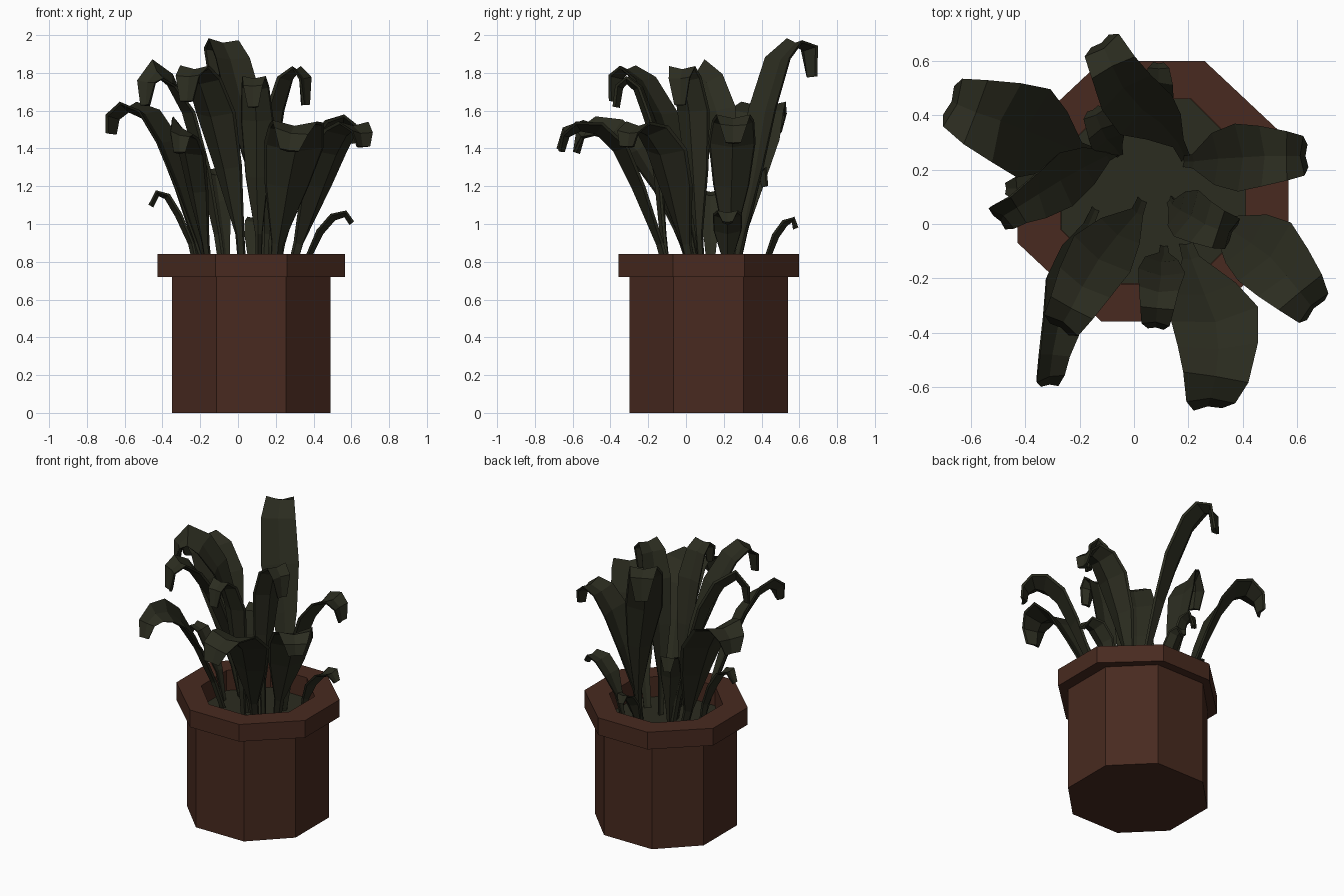
import bpy, bmesh
from mathutils import Vector

CX, CY = 0.07, 0.12   # pot centre


def material(name, rgb):
    m = bpy.data.materials.new(name)
    m.diffuse_color = (*rgb, 1)
    return m


clay = material("brown clay", (0.065, 0.023, 0.014))
green = material("dark green", (0.024, 0.025, 0.014))


def finish(name, bm, mat):
    bmesh.ops.recalc_face_normals(bm, faces=bm.faces)
    me = bpy.data.meshes.new(name)
    bm.to_mesh(me)
    bm.free()
    me.materials.append(mat)
    ob = bpy.data.objects.new(name, me)
    bpy.context.collection.objects.link(ob)
    return ob


def loft(name, rings, mat, cap_start=True, cap_end=True):
    bm = bmesh.new()
    vs = [[bm.verts.new(p) for p in r] for r in rings]
    n = len(vs[0])
    for a, b in zip(vs, vs[1:]):
        for i in range(n):
            j = (i + 1) % n
            bm.faces.new((a[i], a[j], b[j], b[i]))
    if cap_start:
        bm.faces.new(vs[0][::-1])
    if cap_end:
        bm.faces.new(vs[-1])
    return finish(name, bm, mat)


def octagon(ax, ay, b, z):
    pts = [(ax, -b), (ax, b), (b, ay), (-b, ay), (-ax, b), (-ax, -b), (-b, -ay), (b, -ay)]
    return [(CX + x, CY + y, z) for x, y in pts]


# Pot: body, overhanging rim and hollow inside
loft("pot", [octagon(.42, .42, .185, 0), octagon(.42, .42, .185, .72),
             octagon(.497, .478, .19, .72), octagon(.497, .478, .19, .84),
             octagon(.34, .34, .14, .84), octagon(.34, .34, .14, .68)], clay)
# Soil disc
loft("soil", [octagon(.339, .339, .139, .685), octagon(.339, .339, .139, .70)], green)

WIDTHS = [(0, .15), (.2, .2), (.4, .62), (.62, 1), (.78, .88), (.9, .62), (1, .32)]


def width_at(t):
    for (t0, w0), (t1, w1) in zip(WIDTHS, WIDTHS[1:]):
        if t <= t1:
            return w0 + (w1 - w0) * (t - t0) / (t1 - t0)
    return WIDTHS[-1][1]


def leaf(name, width, path, thick=.03, lean=0):
    """Channelled leaf blade swept along a path; lean tips the blade sideways."""
    p = [Vector(q) for q in path]
    d = p[-1] - p[0]
    side = Vector((-d.y, d.x, 0)).normalized()
    side = (side + Vector((0, 0, lean))).normalized()
    dist = [0]
    for a, b in zip(p, p[1:]):
        dist.append(dist[-1] + (b - a).length)
    rings = []
    for i, c in enumerate(p):
        t = (p[min(i + 1, len(p) - 1)] - p[max(i - 1, 0)]).normalized()
        n = t.cross(side).normalized()
        s = n.cross(t).normalized()
        w = width * width_at(dist[i] / dist[-1]) / 2
        up = w * .22
        sec = [(-w, up), (0, 0), (w, up), (w * .93, up - thick * .5),
               (0, -thick), (-w * .93, up - thick * .5)]
        rings.append([c + s * u + n * v for u, v in sec])
    loft(name, rings, green)


# Large leaves
leaf("back_left_leaf", .35, [(-.14, .25, .68), (-.21, .27, .9), (-.31, .31, 1.2), (-.40, .345, 1.43),
                             (-.49, .38, 1.58), (-.58, .41, 1.62), (-.65, .44, 1.57), (-.67, .45, 1.48)])
leaf("back_tall_leaf", .25, [(.19, .24, .68), (.16, .30, .95), (.10, .37, 1.3), (.03, .42, 1.6),
                             (-.04, .50, 1.87), (-.08, .58, 1.96), (-.11, .645, 1.93), (-.12, .665, 1.78)])
leaf("right_back_leaf", .26, [(.18, .23, .68), (.22, .23, .9), (.31, .24, 1.2), (.40, .245, 1.42),
                              (.48, .25, 1.53), (.56, .25, 1.56), (.61, .25, 1.52), (.63, .25, 1.43)])
leaf("right_front_leaf", .30, [(.26, .05, .68), (.32, .0, .9), (.43, -.07, 1.2), (.50, -.12, 1.38),
                               (.56, -.19, 1.49), (.61, -.25, 1.52), (.65, -.30, 1.48), (.66, -.31, 1.41)])
leaf("front_right_leaf", .33, [(.19, -.07, .68), (.21, -.13, .9), (.26, -.26, 1.2), (.30, -.36, 1.40),
                               (.31, -.46, 1.50), (.30, -.56, 1.52), (.28, -.64, 1.48), (.27, -.67, 1.39)])
# Upright middle leaves
leaf("front_middle_leaf", .18, [(.11, -.08, .68), (.11, -.11, .95), (.1, -.14, 1.25), (.1, -.19, 1.55),
                                (.09, -.25, 1.72), (.085, -.31, 1.77), (.08, -.36, 1.73), (.08, -.38, 1.62)])
leaf("front_left_leaf", .25, [(.03, .09, .68), (.01, .04, .95), (-.06, -.04, 1.3), (-.13, -.13, 1.58),
                              (-.19, -.23, 1.76), (-.23, -.31, 1.82), (-.26, -.36, 1.78), (-.27, -.38, 1.65)])
leaf("left_leaf", .21, [(-.06, .27, .68), (-.1, .25, .95), (-.18, .21, 1.29), (-.27, .16, 1.6),
                        (-.35, .11, 1.75), (-.43, .06, 1.81), (-.48, .03, 1.75), (-.49, .01, 1.63)], lean=-.9)
leaf("middle_right_leaf", .2, [(.13, .09, .68), (.14, .07, .95), (.17, .05, 1.3), (.21, .03, 1.6),
                               (.26, .0, 1.77), (.31, -.02, 1.82), (.35, -.03, 1.77), (.36, -.03, 1.63)])
leaf("front_left_low_leaf", .2, [(-.14, .06, .68), (-.17, -.01, .9), (-.22, -.13, 1.18), (-.26, -.26, 1.39),
                                 (-.28, -.38, 1.49), (-.30, -.48, 1.51), (-.31, -.56, 1.47), (-.31, -.59, 1.38)],
     lean=-.9)
# Small young leaves
leaf("small_left_leaf", .13, [(-.19, .13, .68), (-.24, .13, .9), (-.31, .13, 1.05), (-.37, .13, 1.15),
                              (-.43, .13, 1.17), (-.47, .13, 1.1)], .025)
leaf("small_back_leaf", .12, [(.08, .41, .68), (.08, .43, .84), (.09, .47, .94), (.09, .52, 1.01),
                              (.09, .57, 1.03), (.09, .59, .98)], .025)
leaf("small_right_leaf", .17, [(.33, .22, .68), (.37, .22, .84), (.43, .22, .96), (.5, .22, 1.04),
                               (.57, .22, 1.06), (.61, .22, 1.01)], .025)
leaf("small_back_left_leaf", .14, [(-.05, .25, .68), (-.07, .28, .9), (-.1, .31, 1.12), (-.12, .35, 1.26),
                                   (-.14, .4, 1.29), (-.15, .42, 1.20)], .025)
